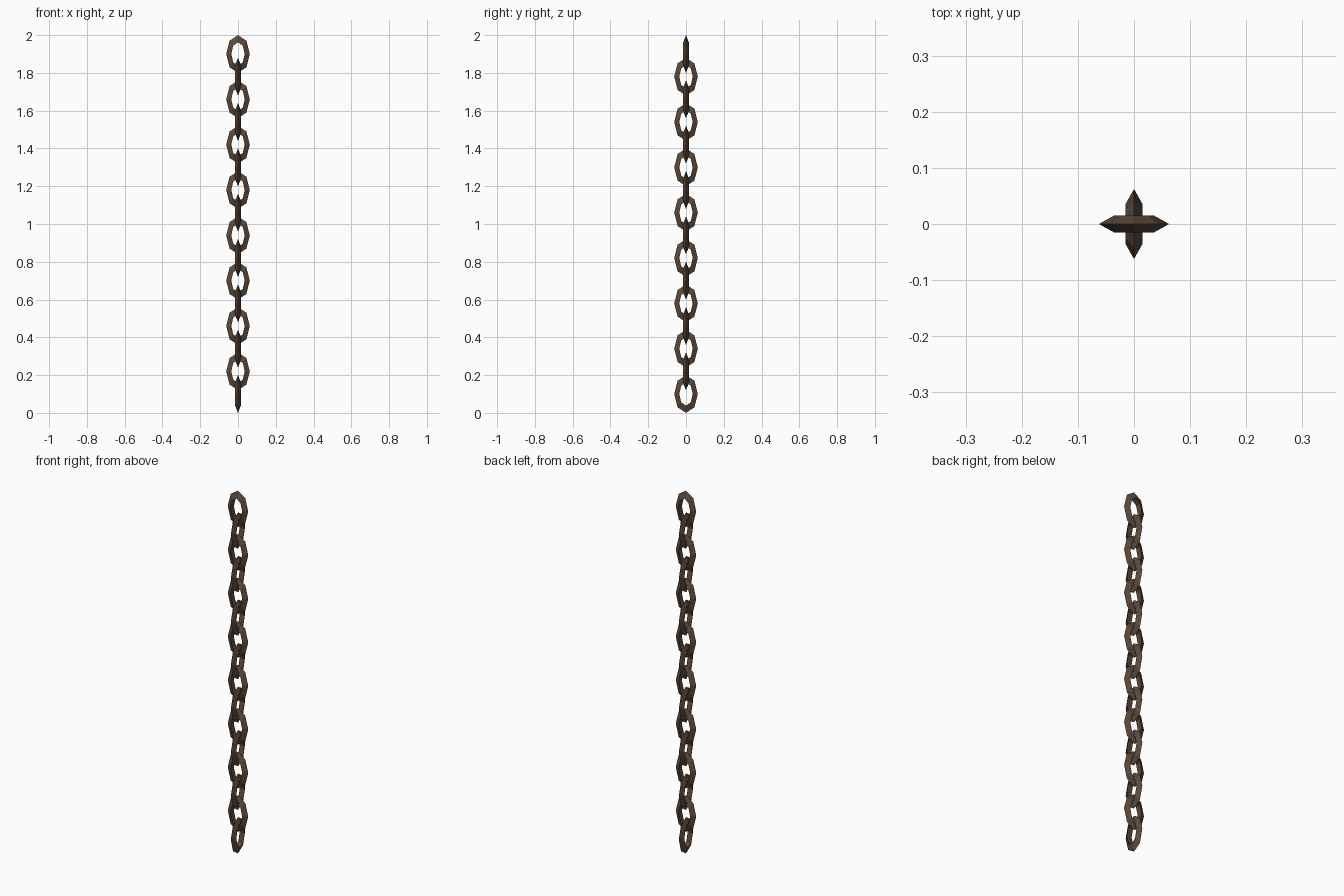
import bpy, bmesh, math

if "Cube" in bpy.data.objects:
    bpy.data.objects.remove(bpy.data.objects["Cube"])

iron = bpy.data.materials.new("rusty dark iron")
iron.diffuse_color = (0.105, 0.066, 0.043, 1)
iron.use_nodes = True
iron.node_tree.nodes["Principled BSDF"].inputs["Base Color"].default_value = iron.diffuse_color

# One link: eight-sided oval ring with a triangular section, ridge outwards
SIDES, HALF_W, HALF_H = 8, 0.0625, 0.1
IN_W, IN_H, THICK = 0.0357, 0.062, 0.015
bm = bmesh.new()
rings = []
for i in range(SIDES):
    a = 2 * math.pi * i / SIDES
    c, s = math.cos(a), math.sin(a)
    rings.append([bm.verts.new((HALF_W * c, 0, HALF_H * s)),
                  bm.verts.new((IN_W * c, THICK, IN_H * s)),
                  bm.verts.new((IN_W * c, -THICK, IN_H * s))])
for i in range(SIDES):
    p, q = rings[i], rings[(i + 1) % SIDES]
    for j in range(3):
        k = (j + 1) % 3
        bm.faces.new((p[j], q[j], q[k], p[k]))
bmesh.ops.recalc_face_normals(bm, faces=bm.faces[:])
link_mesh = bpy.data.meshes.new("chain_link")
bm.to_mesh(link_mesh)
bm.free()
link_mesh.materials.append(iron)

# Sixteen interlocked links, each turned a quarter from the one below
for n in range(16):
    link = bpy.data.objects.new(f"chain_link_{n + 1}", link_mesh)
    link.location.z = HALF_H + 0.12 * n
    link.rotation_euler.z = math.pi / 2 if n % 2 == 0 else 0
    bpy.context.collection.objects.link(link)
